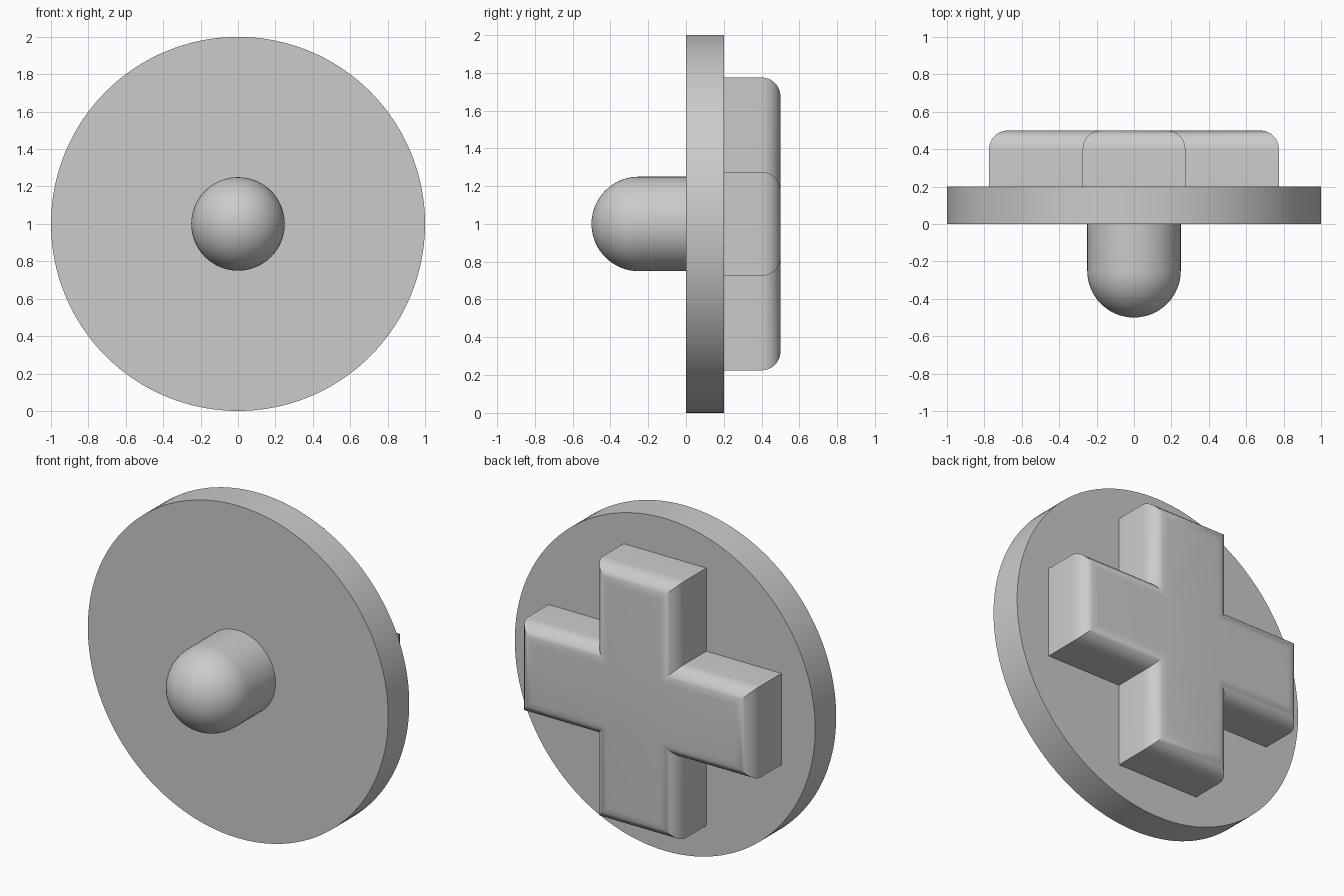
import bpy, bmesh, math

cube = bpy.data.objects.get("Cube")
if cube:
    bpy.data.objects.remove(cube, do_unlink=True)

CENTRE = 1.0  # height of the shared axis

grey = bpy.data.materials.new("plain grey")
grey.use_nodes = True
grey.diffuse_color = (0.6, 0.6, 0.6, 1)
grey.node_tree.nodes["Principled BSDF"].inputs["Base Color"].default_value = (0.6, 0.6, 0.6, 1)


def finish(name, bm):
    bmesh.ops.remove_doubles(bm, verts=bm.verts, dist=0.0001)
    bmesh.ops.recalc_face_normals(bm, faces=bm.faces)
    mesh = bpy.data.meshes.new(name)
    bm.to_mesh(mesh)
    bm.free()
    mesh.materials.append(grey)
    obj = bpy.data.objects.new(name, mesh)
    obj.location.z = CENTRE
    bpy.context.collection.objects.link(obj)
    bpy.ops.object.select_all(action='DESELECT')
    obj.select_set(True)
    bpy.context.view_layer.objects.active = obj
    bpy.ops.object.shade_smooth_by_angle(angle=math.radians(30))
    return obj


def lathe(name, profile, steps):
    """Turn a (radius, y) profile around the y axis."""
    bm = bmesh.new()
    verts = [bm.verts.new((r, y, 0)) for r, y in profile]
    edges = [bm.edges.new(pair) for pair in zip(verts, verts[1:])]
    bmesh.ops.spin(bm, geom=verts + edges, cent=(0, 0, 0), axis=(0, 1, 0),
                   angle=math.tau, steps=steps)
    return finish(name, bm)


# Round backing plate
lathe("round_plate", [(0, 0), (1, 0), (1, 0.2), (0, 0.2)], 128)

# Front peg with a domed end
R = 0.25
dome = [(R * math.sin(a), -R - R * math.cos(a))
        for a in (math.pi / 2 * i / 16 for i in range(17))]
lathe("domed_peg", dome + [(R, 0)], 64)

# Raised cross on the back, with a rounded rim
W, L = 0.275, 0.775
corner = [(L, -W), (L, W), (W, W)]
outline = []
for _ in range(4):
    outline += corner
    corner = [(-z, x) for x, z in corner]
bm = bmesh.new()
base = bm.faces.new([bm.verts.new((x, 0.2, z)) for x, z in outline])
top = bmesh.ops.extrude_face_region(bm, geom=[base])["geom"]
bmesh.ops.translate(bm, vec=(0, 0.3, 0),
                    verts=[g for g in top if isinstance(g, bmesh.types.BMVert)])
bmesh.ops.recalc_face_normals(bm, faces=bm.faces)
rim = [e for e in bm.edges if all(v.co.y > 0.45 for v in e.verts)]
bmesh.ops.bevel(bm, geom=rim, offset=0.1, segments=8, profile=0.5, affect='EDGES')
finish("raised_cross", bm)
